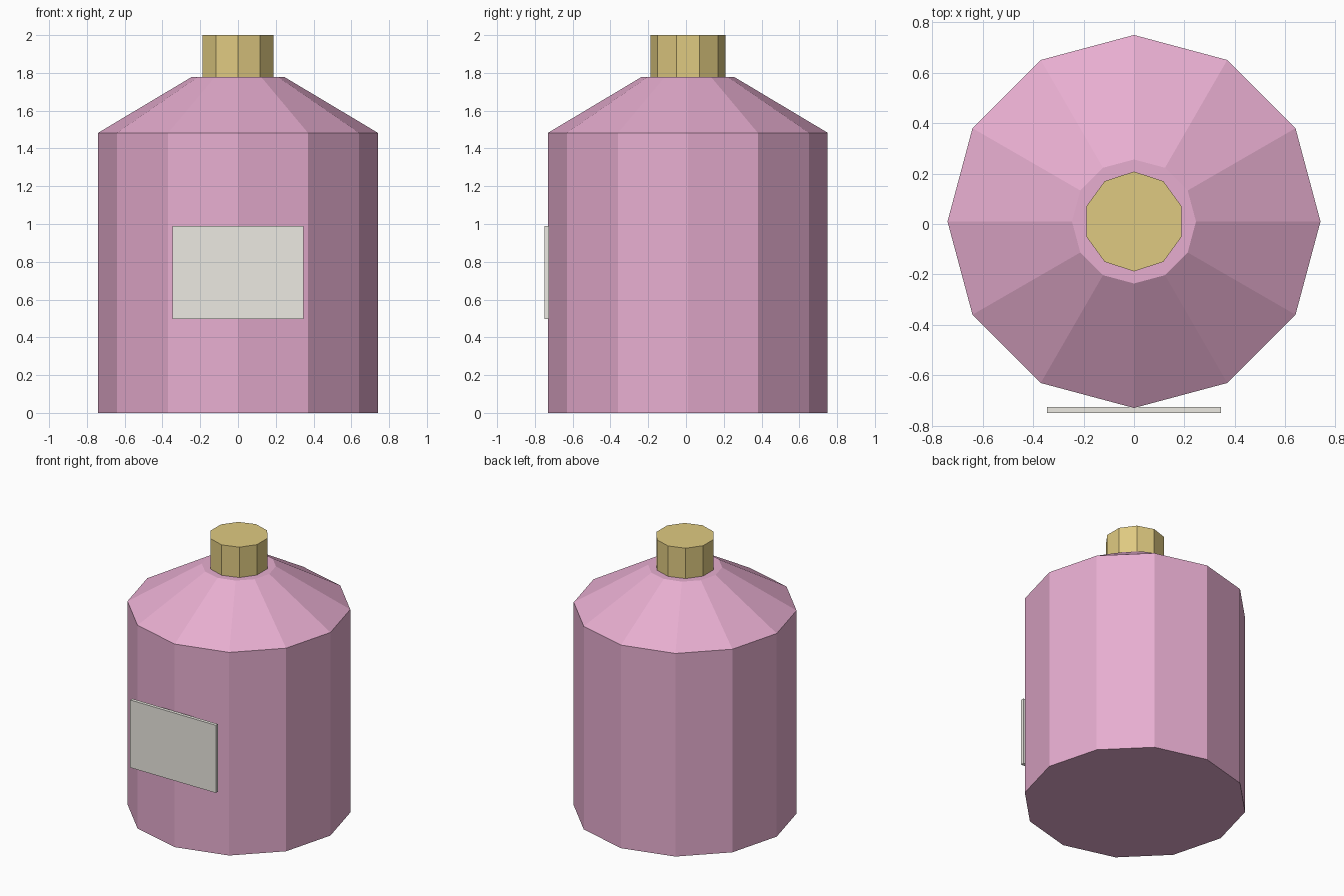
import bpy, bmesh
from math import sin, cos, tau

if "Cube" in bpy.data.objects:
    bpy.data.objects.remove(bpy.data.objects["Cube"])

CY = 0.01  # axis of the bottle; the label shifts the overall centre


def material(name, rgb):
    m = bpy.data.materials.new(name)
    m.diffuse_color = (*rgb, 1)
    m.use_nodes = True
    m.node_tree.nodes["Principled BSDF"].inputs["Base Color"].default_value = m.diffuse_color
    return m


def add_object(name, bm, mat):
    bmesh.ops.recalc_face_normals(bm, faces=bm.faces)
    me = bpy.data.meshes.new(name)
    bm.to_mesh(me)
    bm.free()
    me.materials.append(mat)
    ob = bpy.data.objects.new(name, me)
    bpy.context.collection.objects.link(ob)
    return ob


def turned(name, profile, sides, mat):
    """Faceted solid from (radius, z) rings, with one corner facing +y."""
    bm = bmesh.new()
    rings = [[bm.verts.new((r * sin(tau * i / sides), CY + r * cos(tau * i / sides), z))
              for i in range(sides)] for r, z in profile]
    for a, b in zip(rings, rings[1:]):
        for i in range(sides):
            j = (i + 1) % sides
            bm.faces.new((a[i], a[j], b[j], b[i]))
    bm.faces.new(rings[0])
    bm.faces.new(rings[-1])
    return add_object(name, bm, mat)


def box(name, lo, hi, mat):
    bm = bmesh.new()
    bmesh.ops.create_cube(bm, size=1)
    for v in bm.verts:
        v.co = [(l + h) / 2 + c * (h - l) for l, h, c in zip(lo, hi, v.co)]
    return add_object(name, bm, mat)


pink = material("pink_glass", (0.80, 0.42, 0.63))
gold = material("gold", (0.74, 0.59, 0.22))
cream = material("cream_paper", (0.84, 0.82, 0.76))

# Body with sloping shoulder
turned("bottle_body", [(0.74, 0), (0.74, 1.483), (0.246, 1.778)], 12, pink)
# Stopper
turned("stopper", [(0.198, 1.778), (0.198, 2.0)], 10, gold)
# Label plate on the front
box("label", (-0.346, -0.75, 0.496), (0.346, -0.726, 0.99), cream)
